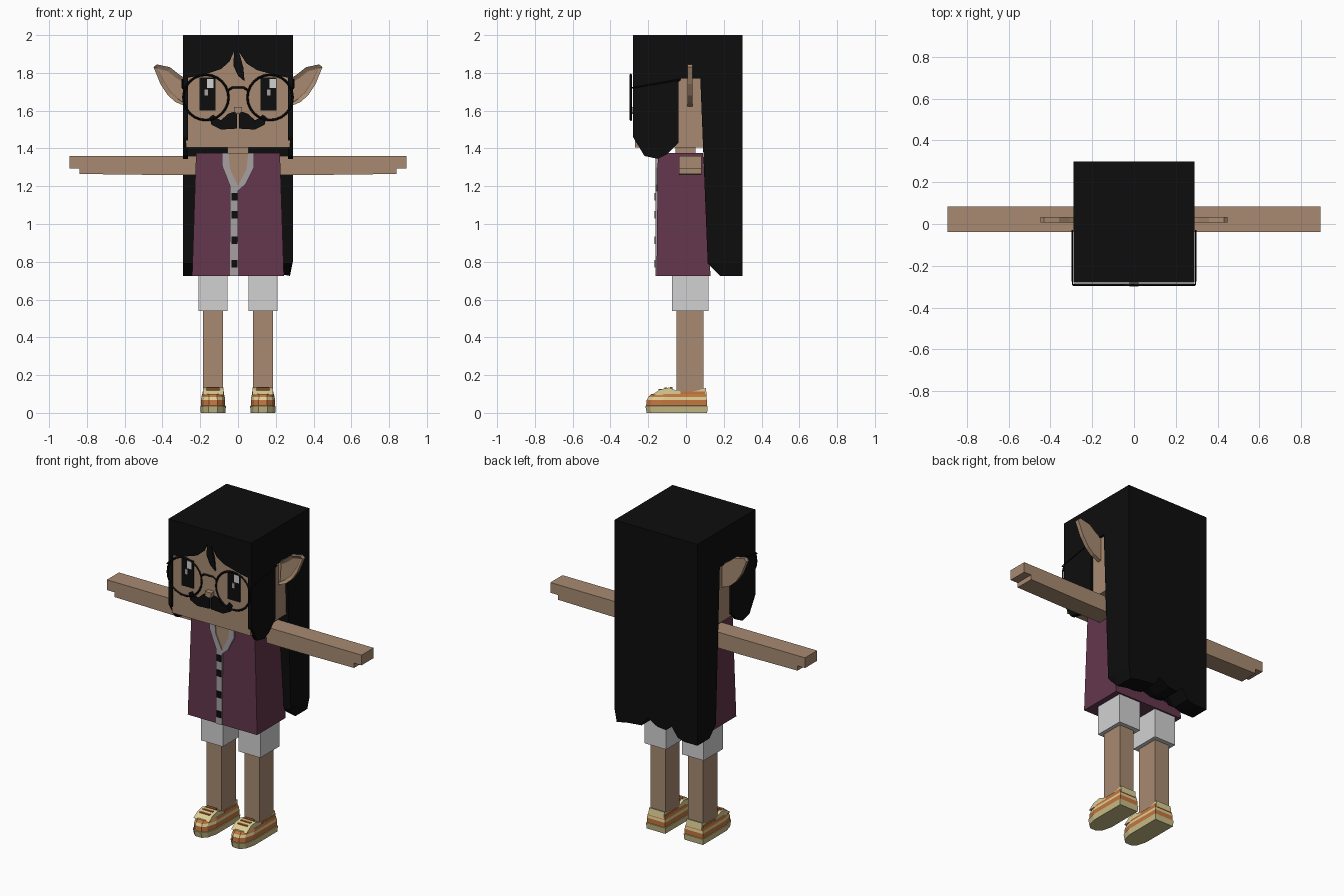
import bpy
import bmesh
from math import pi
from mathutils import Vector

if "Cube" in bpy.data.objects:
    bpy.data.objects.remove(bpy.data.objects["Cube"], do_unlink=True)


def material(name, r, g, b):
    mat = bpy.data.materials.new(name)
    mat.use_nodes = True
    mat.diffuse_color = (r, g, b, 1)
    bsdf = mat.node_tree.nodes["Principled BSDF"]
    bsdf.inputs["Base Color"].default_value = (r, g, b, 1)
    bsdf.inputs["Roughness"].default_value = 0.8
    return mat


SKIN = material("skin tan", .39, .255, .165)
SKIN_DARK = material("inner skin brown", .24, .15, .1)
BLACK = material("hair black", .004, .004, .004)
VEST = material("vest plum", .125, .038, .073)
TRIM = material("trim grey", .39, .35, .37)
WHITE = material("shorts white", .64, .64, .64)
ORANGE = material("shoe orange", .55, .18, .05)
CREAM = material("shoe cream", .72, .62, .3)
SOLE = material("sole khaki", .58, .5, .24)


def finish(name, bm, *mats):
    bmesh.ops.recalc_face_normals(bm, faces=bm.faces)
    mesh = bpy.data.meshes.new(name)
    bm.to_mesh(mesh)
    bm.free()
    for mat in mats:
        mesh.materials.append(mat)
    obj = bpy.data.objects.new(name, mesh)
    bpy.context.collection.objects.link(obj)
    return obj


def loft(name, rings, *mats, bands=None):
    """Skin a list of equal rings of points and cap both ends."""
    bm = bmesh.new()
    loops = [[bm.verts.new(p) for p in ring] for ring in rings]
    count = len(loops[0])
    bm.faces.new(loops[0])
    for level, (low, high) in enumerate(zip(loops, loops[1:])):
        for i in range(count):
            j = (i + 1) % count
            face = bm.faces.new((low[i], low[j], high[j], high[i]))
            face.material_index = bands[level] if bands else 0
    top = bm.faces.new(loops[-1])
    top.material_index = bands[-1] if bands else 0
    return finish(name, bm, *mats)


def prism(name, points, axis, low, high, mat):
    """Extrude an outline along x (outline is y,z) or along y (outline is x,z)."""
    def ring(d):
        return [(d, a, b) if axis == "x" else (a, d, b) for a, b in points]
    return loft(name, [ring(low), ring(high)], mat)


def box(name, x0, x1, y0, y1, z0, z1, mat):
    return prism(name, [(x0, z0), (x1, z0), (x1, z1), (x0, z1)], "y", y0, y1, mat)


def flip(points, s):
    return [(s * a, b) for a, b in points]


def wire(name, points, radius, mat):
    curve = bpy.data.curves.new(name, "CURVE")
    curve.dimensions = "3D"
    curve.bevel_depth = radius
    curve.bevel_resolution = 0
    spline = curve.splines.new("POLY")
    spline.points.add(len(points) - 1)
    for point, co in zip(spline.points, points):
        point.co = (*co, 1)
    curve.materials.append(mat)
    obj = bpy.data.objects.new(name, curve)
    bpy.context.collection.objects.link(obj)


# Head and neck
box("head", -.275, .275, -.27, .1, 1.405, 1.95, SKIN)
box("neck", -.055, .055, -.055, .05, 1.3, 1.42, SKIN)
box("nose", -.022, .022, -.3, -.26, 1.59, 1.62, SKIN)
box("nose_underside", -.013, .013, -.295, -.26, 1.582, 1.59, SKIN_DARK)

# Hair: crown, fringe and long ragged back
box("hair_crown", -.29, .29, -.28, .3, 1.93, 2, BLACK)
fringe = [(-.29, 1.93), (-.29, 1.77), (-.18, 1.79), (-.09, 1.82), (-.045, 1.86),
          (-.02, 1.915), (-.025, 1.84), (0, 1.785), (.035, 1.755), (.028, 1.83),
          (.006, 1.91), (.045, 1.85), (.1, 1.815), (.19, 1.79), (.29, 1.77), (.29, 1.93)]
prism("hair_fringe", fringe, "y", -.28, -.265, BLACK)
hem = [(-.29, .725), (-.2, .725), (-.15, .74), (-.11, .8), (-.07, .765), (-.01, .77),
       (.06, .81), (.1, .75), (.2, .74), (.275, .725), (.29, .8)]
outline = hem + [(.29, 1.93), (-.29, 1.93)]


def hair_front(x, z):
    return (x, .115 - .04 * max(0, z - .79), z if z > 1 else max(z, .79))


loft("hair_back", [[hair_front(x, z) for x, z in outline],
                   [(x, .18, z) for x, z in outline],
                   [(x, .3, z) for x, z in outline]], BLACK)

lock = [(-.28, 1.93), (-.28, 1.46), (-.22, 1.36), (-.15, 1.345), (-.1, 1.37),
        (-.04, 1.43), (-.04, 1.75), (-.025, 1.77), (.09, 1.77), (.09, 1.93)]
ear = [(.27, 1.765), (.31, 1.79), (.36, 1.83), (.43, 1.845), (.447, 1.83),
       (.41, 1.74), (.37, 1.68), (.33, 1.645), (.27, 1.62)]
moustache = [(.005, 1.505), (.09, 1.5), (.14, 1.525), (.152, 1.565), (.13, 1.58),
             (.115, 1.56), (.09, 1.55), (.05, 1.585), (.02, 1.595), (.005, 1.58)]

# Parts repeated on both sides
for s, side in ((1, "left"), (-1, "right")):
    prism(f"hair_lock_{side}", lock, "x", s * .265, s * .29, BLACK)

    # Ear with a recessed inner face at the front
    outer = prism(f"ear_{side}", flip(ear, s), "y", .008, .034, SKIN)
    outer.data.materials.append(SKIN_DARK)
    bm = bmesh.new()
    bm.from_mesh(outer.data)
    front = [f for f in bm.faces if f.normal.y < -.9]
    rim = bmesh.ops.inset_region(bm, faces=front, thickness=.02, depth=0)["faces"]
    for v in front[0].verts:
        v.co.y += .012
    for f in rim:
        f.material_index = 0
    front[0].material_index = 0
    bmesh.ops.inset_region(bm, faces=front, thickness=.005, depth=0)
    for f in bm.faces:
        if f not in front and f.normal.y < -.2 and f.calc_center_median().y > .0195:
            f.material_index = 1
    bm.to_mesh(outer.data)
    bm.free()

    # Eye with highlights, half moustache
    box(f"eye_{side}", s * .12, s * .205, -.275, -.268, 1.6, 1.775, BLACK)
    shine = s * .165 + .018
    box(f"eye_shine_{side}", shine - .017, shine + .017, -.278, -.274, 1.72, 1.768, WHITE)
    box(f"eye_glint_{side}", shine - .03, shine - .012, -.278, -.274, 1.68, 1.712, TRIM)
    prism(f"moustache_{side}", flip(moustache, s), "y", -.278, -.268, BLACK)

    # Spectacle rim and temple
    bpy.ops.mesh.primitive_torus_add(major_segments=24, minor_segments=4,
                                     major_radius=.12, minor_radius=.006,
                                     location=(s * .17, -.292, 1.67),
                                     rotation=(pi / 2, 0, 0))
    lens = bpy.context.object
    lens.name = f"glasses_rim_{side}"
    lens.data.materials.append(BLACK)
    wire(f"glasses_temple_{side}", [(s * .28, -.292, 1.72), (s * .295, -.29, 1.72),
                                    (s * .295, -.03, 1.765)], .004, BLACK)

    # Arm with a stepped hand
    arm = [(.2, 1.26), (.45, 1.26), (.84, 1.265), (.84, 1.295), (.892, 1.295),
           (.892, 1.36), (.2, 1.36)]
    prism(f"arm_{side}", flip(arm, s), "y", -.038, .083, SKIN)

    # Leg and shorts
    box(f"leg_{side}", s * .08, s * .184, -.05, .093, .09, .6, SKIN)
    box(f"shorts_{side}", s * .055, s * .208, -.073, .12, .54, .74, WHITE)

    # Shoe: banded layers over a rounded toe
    def shoe_ring(z, inset, toe):
        w = .068 - inset
        half = [(w, .115 - inset), (w, toe + .085), (w * .75, toe + .025), (w * .35, toe)]
        full = half + [(-x, y) for x, y in reversed(half)]
        return [(s * .132 + x, y, z) for x, y in full]

    rings = [shoe_ring(0, .003, -.208), shoe_ring(.037, 0, -.215),
             shoe_ring(.038, .004, -.211), shoe_ring(.068, .004, -.208),
             shoe_ring(.084, .006, -.2), shoe_ring(.1, .01, -.185)]
    loft(f"shoe_{side}", rings, SOLE, ORANGE, CREAM, bands=[0, 0, 1, 2, 1, 2])
    tongue = [(-.18, .095), (-.14, .123), (-.09, .134), (-.05, .118), (0, .108),
              (.06, .118), (.105, .132), (.11, .09)]
    mid = s * .132
    prism(f"shoe_collar_{side}", tongue, "x", mid - .054, mid + .054, CREAM)
    for y, z in ((-.145, .122), (-.115, .13), (-.085, .134)):
        box(f"shoe_lace_{side}", mid - .035, mid + .035, y, y + .014, z - .03, z + .004, ORANGE)
    for edge in (-.057, .05):
        box(f"shoe_trim_{side}", mid + edge, mid + edge + .007, -.03, .1, .1, .112, ORANGE)

# Bridge of the spectacles
wire("glasses_bridge", [(-.058, -.292, 1.705), (-.03, -.292, 1.722), (.03, -.292, 1.722),
                        (.058, -.292, 1.705)], .006, BLACK)


# Tapered vest
def vest_ring(z, w, front, back):
    return [(-w, front, z), (w, front, z), (w, back, z), (-w, back, z)]


loft("vest", [vest_ring(.725, .243, -.156, .13), vest_ring(1.375, .222, -.149, .09)], VEST)

# Open neck, collar, placket and buttons
prism("chest", [(-.06, 1.377), (.06, 1.377), (.045, 1.29), (0, 1.19), (-.045, 1.29)],
      "y", -.157, -.14, SKIN)
prism("collar_right", [(-.085, 1.377), (-.085, 1.31), (-.042, 1.2), (-.042, .725), (0, .725),
                       (0, 1.2), (-.042, 1.29), (-.05, 1.377)], "y", -.162, -.14, TRIM)
prism("collar_left", [(.085, 1.377), (.085, 1.3), (.04, 1.21), (0, 1.175), (0, 1.2),
                      (.045, 1.29), (.055, 1.377)], "y", -.162, -.14, TRIM)
for height in (1.145, 1.05, .915, .79):
    box("button", -.034, -.003, -.168, -.155, height - .02, height + .02, BLACK)
